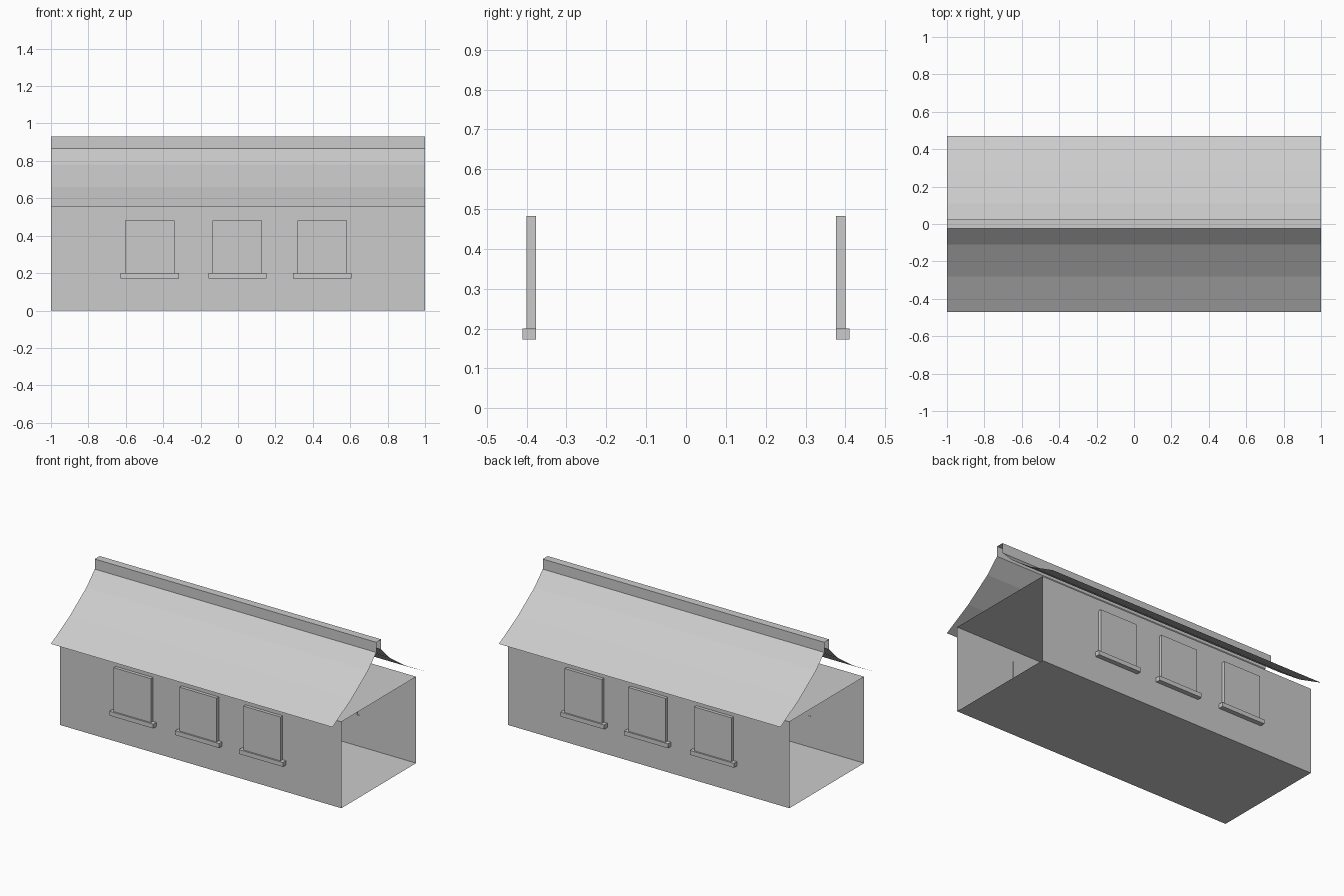
import bpy
import bmesh

cube = bpy.data.objects.get("Cube")
if cube:
    bpy.data.objects.remove(cube, do_unlink=True)

grey = bpy.data.materials.new("plain_grey")
grey.use_nodes = True
COLOUR = (0.6, 0.6, 0.6, 1)
grey.diffuse_color = COLOUR
grey.node_tree.nodes["Principled BSDF"].inputs["Base Color"].default_value = COLOUR

HALF_LENGTH = 1.0
WALL_Y = 0.379
WALL_TOP = 0.555


def add_object(name, bm):
    mesh = bpy.data.meshes.new(name)
    bm.to_mesh(mesh)
    bm.free()
    mesh.materials.append(grey)
    obj = bpy.data.objects.new(name, mesh)
    bpy.context.collection.objects.link(obj)
    return obj


def sheet(name, profile, closed=False):
    """Sweep a (y, z) profile along the length, leaving the ends open."""
    bm = bmesh.new()
    rows = [[bm.verts.new((x, y, z)) for x in (-HALF_LENGTH, HALF_LENGTH)]
            for y, z in profile]
    following = rows[1:] + (rows[:1] if closed else [])
    for a, b in zip(rows, following):
        bm.faces.new((a[0], a[1], b[1], b[0]))
    return add_object(name, bm)


def box(name, x, y, z):
    """Box from (low, high) pairs on each axis."""
    bm = bmesh.new()
    bmesh.ops.create_cube(bm, size=1)
    for v in bm.verts:
        v.co = [(lo + hi) / 2 + c * (hi - lo)
                for c, (lo, hi) in zip(v.co, (x, y, z))]
    return add_object(name, bm)


# Body: floor, walls and ceiling as one open-ended shell
sheet("wall_shell", [(-WALL_Y, 0), (WALL_Y, 0), (WALL_Y, WALL_TOP),
                     (-WALL_Y, WALL_TOP)], closed=True)

# Flared roof slopes, steeper toward the ridge
slope = [(0.47, 0.555), (0.28, 0.66), (0.11, 0.78), (0.025, 0.865)]
sheet("back_roof", slope)
sheet("front_roof", [(-y, z) for y, z in reversed(slope)])

# Ridge cap with open ends
sheet("ridge_cap", [(0.025, 0.865), (0.025, 0.93),
                    (-0.025, 0.93), (-0.025, 0.865)])

# Windows and sills on both long walls
for side, sign in (("front", -1), ("back", 1)):
    for place, x in (("right", -0.471), ("middle", -0.003), ("left", 0.45)):
        for part, half, depth, z in (("window", 0.132, 0.4, (0.2, 0.482)),
                                     ("sill", 0.156, 0.41, (0.172, 0.2))):
            box(f"{side}_{place}_{part}", (x - half, x + half),
                sorted((sign * 0.376, sign * depth)), z)
